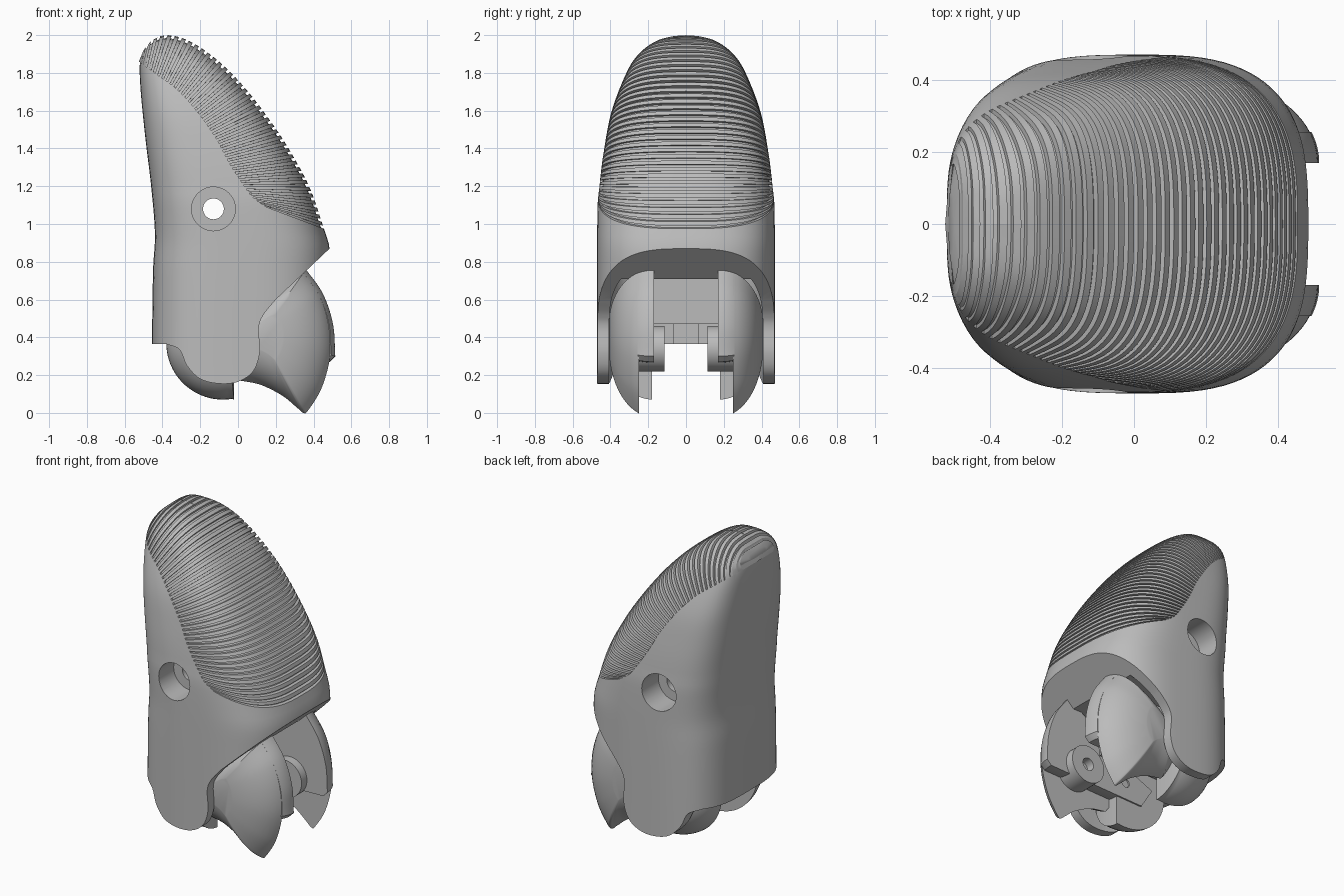
import bpy, bmesh, math
from mathutils import Vector

cube = bpy.data.objects.get("Cube")
if cube:
    bpy.data.objects.remove(cube, do_unlink=True)

grey = bpy.data.materials.new("plain grey")
grey.use_nodes = True
grey.diffuse_color = (0.5, 0.5, 0.5, 1)
grey.node_tree.nodes["Principled BSDF"].inputs["Base Color"].default_value = (0.5, 0.5, 0.5, 1)


def spline(pts, per=8):
    """Smooth curve through 2D points."""
    p = [Vector(q) for q in pts]
    p = [2 * p[0] - p[1]] + p + [2 * p[-1] - p[-2]]
    out = []
    for a, b, c, d in zip(p, p[1:], p[2:], p[3:]):
        for i in range(per):
            t = i / per
            out.append(0.5 * (2 * b + (c - a) * t + (2 * a - 5 * b + 4 * c - d) * t * t
                              + (3 * b - a - 3 * c + d) * t ** 3))
    return out + [p[-2]]


def lookup(curve, z):
    """Linear value of x at height z on a curve of (x, z)."""
    for a, b in zip(curve, curve[1:]):
        lo, hi = (a, b) if a.y <= b.y else (b, a)
        if lo.y <= z <= hi.y and hi.y > lo.y:
            return lo.x + (hi.x - lo.x) * (z - lo.y) / (hi.y - lo.y)
    return min(curve, key=lambda q: abs(q.y - z)).x


def loft(name, rings, closed=True):
    """Skin a list of equal point rings and cap the ends."""
    bm = bmesh.new()
    vs = [[bm.verts.new(p) for p in r] for r in rings]
    n = len(vs[0])
    for a, b in zip(vs, vs[1:]):
        for i in range(n if closed else n - 1):
            j = (i + 1) % n
            bm.faces.new((a[i], a[j], b[j], b[i]))
    bm.faces.new(vs[0][::-1])
    bm.faces.new(vs[-1])
    bmesh.ops.recalc_face_normals(bm, faces=bm.faces)
    me = bpy.data.meshes.new(name)
    bm.to_mesh(me)
    bm.free()
    me.materials.append(grey)
    ob = bpy.data.objects.new(name, me)
    bpy.context.collection.objects.link(ob)
    return ob


def prism(name, prof, y0, y1):
    return loft(name, [[(x, y, z) for x, z in prof] for y in (y0, y1)])


def disc(x, z, r, n=48):
    return [(x + r * math.cos(i * math.tau / n), z + r * math.sin(i * math.tau / n)) for i in range(n)]


def rect(x0, x1, z0, z1):
    return [(x0, z0), (x1, z0), (x1, z1), (x0, z1)]


def boolean(ob, cutter, op="DIFFERENCE"):
    m = ob.modifiers.new("cut", "BOOLEAN")
    m.object, m.operation, m.solver = cutter, op, "EXACT"
    dg = bpy.context.evaluated_depsgraph_get()
    me = bpy.data.meshes.new_from_object(ob.evaluated_get(dg))
    ob.modifiers.clear()
    ob.data = me
    bpy.data.objects.remove(cutter, do_unlink=True)


def smooth(ob, angle=30):
    bpy.ops.object.select_all(action="DESELECT")
    ob.select_set(True)
    bpy.context.view_layer.objects.active = ob
    bpy.ops.object.shade_smooth_by_angle(angle=math.radians(angle))


# Outlines of the fingertip, as (x, z), and its half width by height
back = spline([(-.455, .1), (-.455, .4), (-.45, .75), (-.44, .95), (-.46, 1.2), (-.49, 1.45),
               (-.515, 1.7), (-.52, 1.85), (-.5, 1.92), (-.45, 1.975), (-.37, 2)])
pad_edge = [(-.5, 1.92), (-.45, 1.975), (-.37, 2), (-.25, 1.965), (-.1, 1.86), (.05, 1.705),
            (.2, 1.505), (.3, 1.345), (.385, 1.18), (.455, .975)]
front = spline(pad_edge[2:] + [(.485, .87), (.49, .7), (.49, .1)])
width = spline([(.47, .1), (.47, 1), (.458, 1.2), (.432, 1.4), (.392, 1.6), (.315, 1.8),
                (.25, 1.9), (.165, 1.965), (.08, 1.992), (0, 2)])
N_BACK, N_FRONT = 3.4, 2.9


def section(z):
    xl, xr = lookup(back, z), lookup(front, z)
    return (xl + xr) / 2, max((xr - xl) / 2, 1e-4), max(lookup(width, z), 1e-4)


def half_width(x, z):
    c, a, w = section(z)
    u = min(1, abs(x - c) / a)
    n = N_FRONT if x > c else N_BACK
    return w * (1 - u ** n) ** (1 / n)


def body_ring(z, count=96):
    c, a, w = section(z)
    ring = []
    for i in range(count):
        t = math.tau * (i + .5) / count
        co, si = math.cos(t), math.sin(t)
        e = 2 / (N_FRONT if co > 0 else N_BACK)
        ring.append((c + a * math.copysign(abs(co) ** e, co), w * math.copysign(abs(si) ** e, si), z))
    return ring


# Fingertip body: loft trimmed to its side profile
seam = spline([(-.525, 1.86), (-.42, 1.785), (-.32, 1.71), (-.22, 1.6), (-.12, 1.46),
               (-.05, 1.33), (.02, 1.22), (.08, 1.14), (.15, 1.09)])
lobe = spline([(-.38, .365), (-.31, .335), (-.27, .25), (-.2, .18), (-.1, .155), (0, .165),
               (.08, .22), (.115, .32), (.11, .45), (.135, .52), (.2, .6)])
outline = ([(-.7, .365)] + [tuple(p) for p in lobe] + [(.485, .87), (.6, .975), (.455, .975)]
           + [tuple(p) for p in reversed(seam)] + [(-.7, 1.86)])
body = loft("fingertip_body", [body_ring(.1 + 1.89 * i / 50) for i in range(51)])
boolean(body, prism("trim", outline, -.7, .7), "INTERSECT")
boolean(body, loft("cavity", [[(x * .87, y * .87, z) for x, y, _ in body_ring(.5)] for z in (-.2, .71)]))
boolean(body, prism("through_hole", disc(-.13, 1.08, .055), -.8, .8))
for s in (-1, 1):
    boolean(body, prism("counterbore", disc(-.13, 1.08, .116), s * .3, s * .8))
smooth(body)

# Ribbed pad: fan of thin ribs between seam and outer edge
edge = spline(pad_edge)


def along(curve, t):
    """Point at a fraction of the curve's length."""
    steps = [(b - a).length for a, b in zip(curve, curve[1:])]
    d = t * sum(steps)
    for a, b, l in zip(curve, curve[1:], steps):
        if d <= l:
            return a.lerp(b, d / l)
        d -= l
    return curve[-1]


def rib_ring(t, groove, half=20):
    p, q = along(seam, t), along(edge, t)
    shrink = max(.5, 1 - .017 / (q - p).length) if groove else 1
    ring = []
    for j in range(-half, half + 1):
        v = abs(j) / half
        s = 1 - v ** 2.5
        pt = p.lerp(q, s)
        y = half_width(*pt) * (.965 if groove else 1.002)
        pt = p.lerp(q, s * shrink)
        ring.append((pt.x, math.copysign(y, j) if j else 0, pt.y))
    return ring


RIBS = 39
rings = []
for k in range(RIBS):
    for t, groove in ((0, False), (.58, False), (.59, True), (.99, True)):
        rings.append(rib_ring((k + t) / RIBS, groove))
rings.append(rib_ring(1, True))
smooth(loft("ribbed_pad", rings, closed=False), 25)

# Bridge between the side walls
prism("bridge_block", rect(-.4, .12, .47, .715), -.17, .17)
prism("bridge_tab", rect(-.42, -.3, .365, .5), -.07, .07)


# Claws, knuckles and bosses on both sides
def domed(name, prof, centre, s, y0, y1, steps=12):
    """Extrude a profile sideways, drawing it in towards a rounded outer face."""
    cx, cz = centre
    layers = []
    for i in range(steps + 1):
        y = y0 + (y1 - y0) * math.sin(i / steps * math.pi / 2)
        k = (1 - max(0, (y - .17) / .242) ** 2) ** .42
        layers.append([(cx + (x - cx) * k, s * y, cz + (z - cz) * k) for x, z in prof])
    return loft(name, layers)


rear = [(0, .5), (.12, .62), (.27, .72)]
shell = [tuple(p) for p in spline([(.36, .76), (.45, .63), (.5, .47), (.507, .3), (.46, .12), (.385, -.005),
                                   (.358, -.021), (.32, .01), (.24, .075), (.12, .135), (0, .16)])]
shell += [(-.1, .3)] + rear
upper = [tuple(p) for p in spline([(.36, .76), (.45, .63), (.503, .47), (.515, .3)])]
upper += [(.485, .27), (-.2, .25), (-.28, .38)] + rear
knuckle = [(-.08 + .3 * math.cos(a), .37 + .3 * math.sin(a))
           for a in (math.pi * (.75 + .8 * i / 32) for i in range(33)) if math.cos(a) < .2]
knuckle += [(-.02, .07), (-.02, .5)]
for side, s in (("left", 1), ("right", -1)):
    smooth(domed(side + "_claw", shell, (.12, .42), s, .25, .405), 40)
    plate = domed(side + "_claw_inner_plate", upper, (.12, .42), s, .17, .256)
    boolean(plate, prism("pin_hole", disc(-.08, .36, .028, 24), 0, s * .24))
    smooth(plate, 40)
    smooth(domed(side + "_knuckle", knuckle, (-.06, .4), s, .18, .39), 40)
    boss = prism(side + "_pivot_boss", disc(.25, .34, .12), s * .115, s * .26)
    boolean(boss, prism("boss_hole", disc(.25, .34, .04, 24), 0, s * .2))
    smooth(boss)
